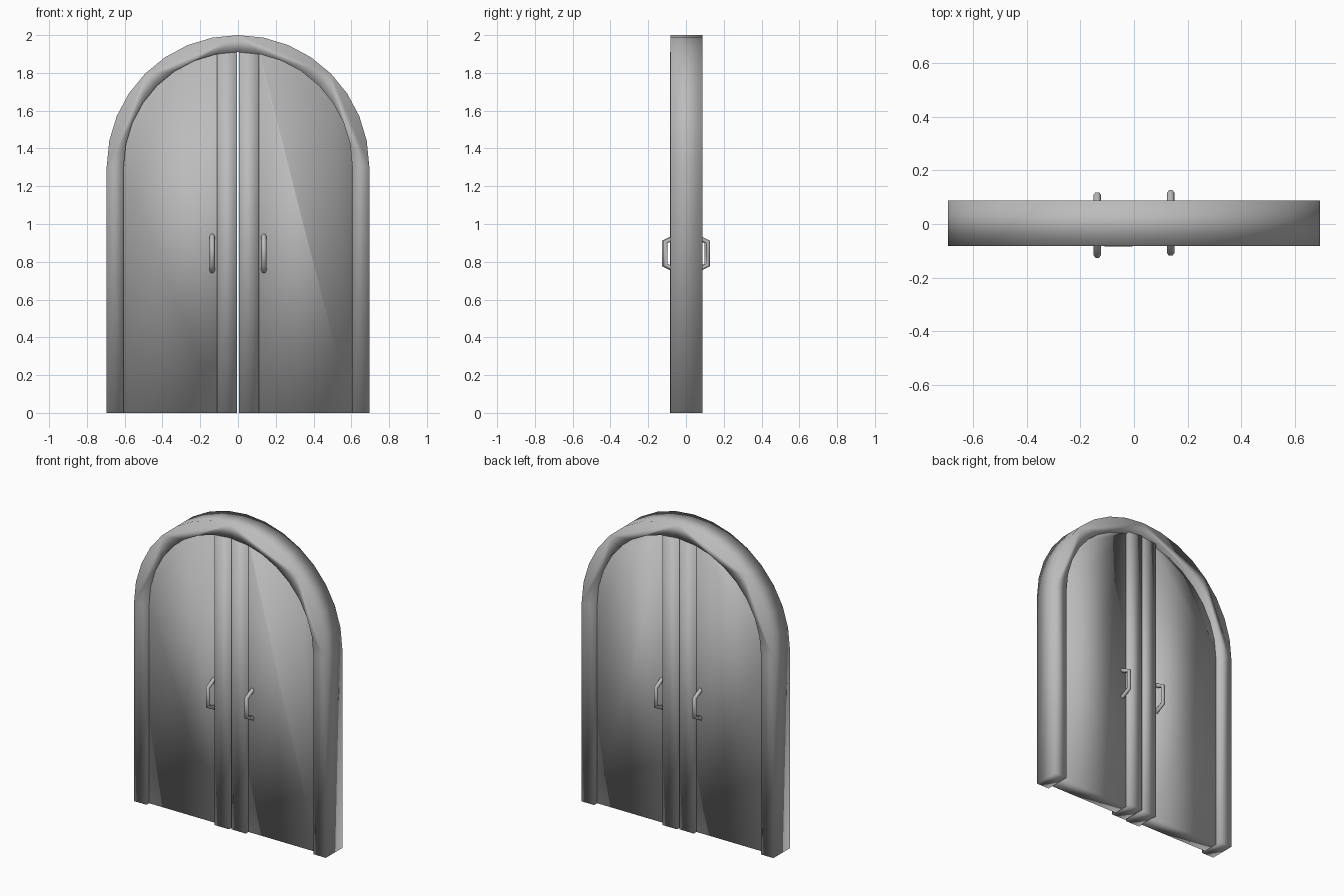
import bpy, bmesh, math

if "Cube" in bpy.data.objects:
    bpy.data.objects.remove(bpy.data.objects["Cube"])

SPRING = 1.305          # height where the arch begins
R_OUT, R_IN = 0.695, 0.605
SEGS = 16

steel = bpy.data.materials.new("grey_metal")
steel.diffuse_color = (0.5, 0.5, 0.5, 1)
steel.use_nodes = True
steel.node_tree.nodes["Principled BSDF"].inputs["Base Color"].default_value = steel.diffuse_color


def arch(r, n=SEGS):
    """Half circle points from right to left."""
    return [(r * math.cos(math.pi * i / n), SPRING + r * math.sin(math.pi * i / n))
            for i in range(n + 1)]


def slab(name, outline, y0, y1):
    """Extrude an x-z outline from y0 to y1."""
    bm = bmesh.new()
    face = bm.faces.new([bm.verts.new((x, y0, z)) for x, z in outline])
    ext = bmesh.ops.extrude_face_region(bm, geom=[face])
    moved = [v for v in ext["geom"] if isinstance(v, bmesh.types.BMVert)]
    bmesh.ops.translate(bm, verts=moved, vec=(0, y1 - y0, 0))
    bmesh.ops.recalc_face_normals(bm, faces=bm.faces)
    me = bpy.data.meshes.new(name)
    bm.to_mesh(me)
    bm.free()
    me.materials.append(steel)
    me.shade_smooth()
    ob = bpy.data.objects.new(name, me)
    bpy.context.collection.objects.link(ob)
    return ob


def under_arch(x0, x1):
    """Outline of a door part between x0 and x1, topped by the inner arch."""
    def top(x):
        return (x, SPRING + math.sqrt(max(R_IN ** 2 - x * x, 0)))
    curve = [p for p in arch(R_IN) if x0 + 0.004 < p[0] < x1 - 0.004]
    return [(x0, 0), (x1, 0), top(x1)] + curve + [top(x0)]


def handle(name, x, side, shift):
    """Bent bar handle on one face of a door."""
    cu = bpy.data.curves.new(name, 'CURVE')
    cu.dimensions = '3D'
    cu.bevel_depth = 0.014
    cu.bevel_resolution = 1
    cu.use_fill_caps = True
    path = [(0.045, 0.938), (0.112, 0.905), (0.112, 0.783), (0.045, 0.75)]
    sp = cu.splines.new('POLY')
    sp.points.add(len(path) - 1)
    for p, (y, z) in zip(sp.points, path):
        p.co = (x, side * y + shift, z, 1)
    cu.materials.append(steel)
    ob = bpy.data.objects.new(name, cu)
    bpy.context.collection.objects.link(ob)


# Arched frame
outer = [(R_OUT, 0)] + arch(R_OUT) + [(-R_OUT, 0)]
inner = [(-R_IN, 0)] + arch(R_IN)[::-1] + [(R_IN, 0)]
slab("arched_frame", outer + inner, -0.083, 0.087)

# Two door leaves, the right one set slightly further back
for label, s, shift in (("left", -1, -0.004), ("right", 1, 0.004)):
    for part, a, b, depth in (("panel", 0.105, R_IN, 0.052), ("centre_stile", 0.006, 0.11, 0.08)):
        x0, x1 = sorted((s * a, s * b))
        slab(f"{label}_{part}", under_arch(x0, x1), shift - depth, shift + depth)
    for face, side in (("front", -1), ("back", 1)):
        handle(f"{label}_{face}_handle", s * 0.137, side, shift)
